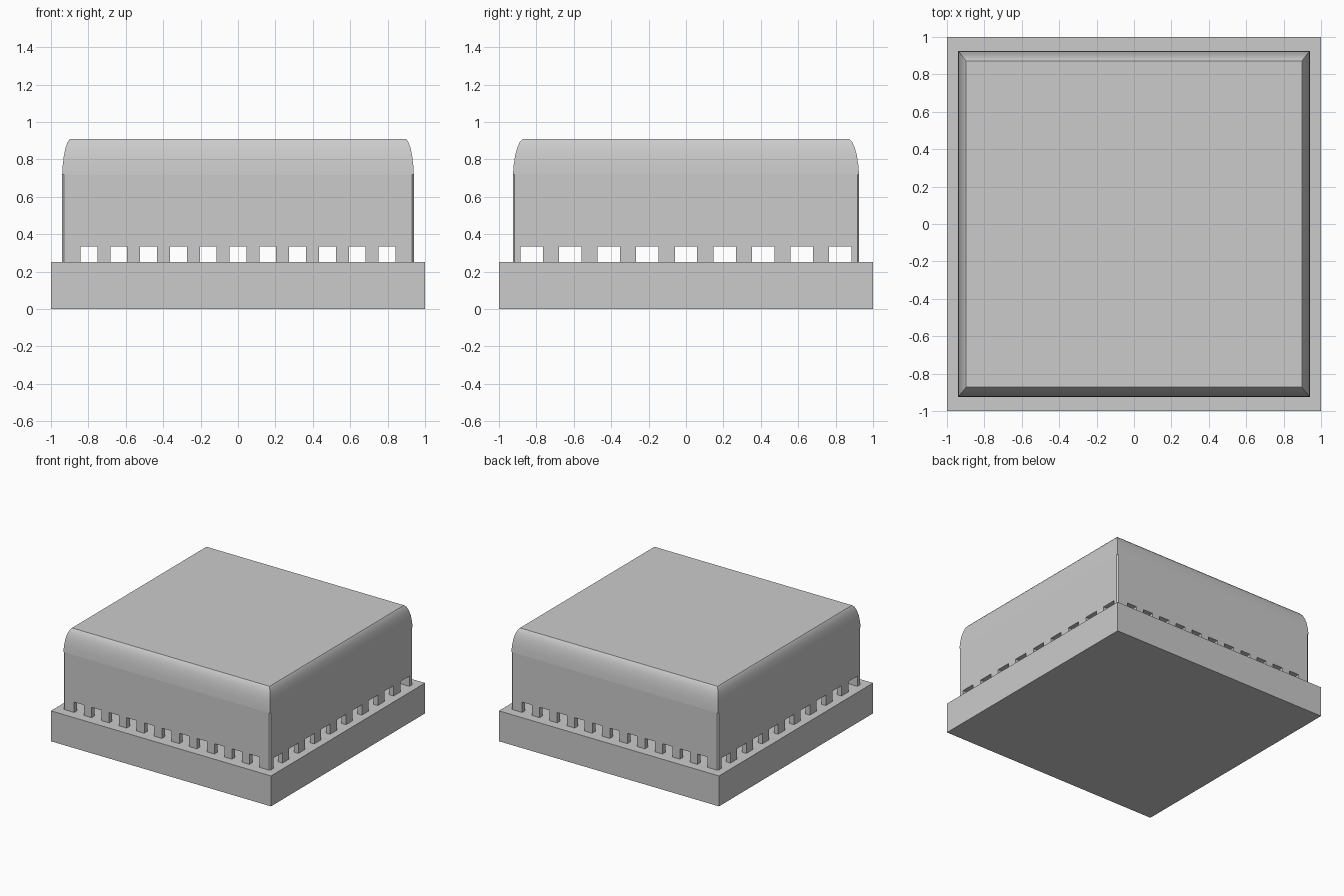
import bpy
import bmesh

cube = bpy.data.objects.get("Cube")
if cube:
    bpy.data.objects.remove(cube, do_unlink=True)

# Main dimensions
BASE_TOP, WALL_TOP, ROOF_TOP = 0.25, 0.72, 0.91
HALF_X, HALF_Y = 0.94, 0.925
WALL = 0.04

grey = bpy.data.materials.new("light_grey")
grey.use_nodes = True
grey.diffuse_color = (0.6, 0.6, 0.6, 1)
grey.node_tree.nodes["Principled BSDF"].inputs["Base Color"].default_value = (0.6, 0.6, 0.6, 1)


def finish(name, bm):
    bmesh.ops.recalc_face_normals(bm, faces=bm.faces)
    mesh = bpy.data.meshes.new(name)
    bm.to_mesh(mesh)
    bm.free()
    obj = bpy.data.objects.new(name, mesh)
    mesh.materials.append(grey)
    bpy.context.collection.objects.link(obj)
    return obj


def add_box(bm, center, size):
    verts = bmesh.ops.create_cube(bm, size=1)["verts"]
    bmesh.ops.scale(bm, vec=size, verts=verts)
    bmesh.ops.translate(bm, vec=center, verts=verts)


def outline(hx, hy, cut):
    """Rectangle, with clipped corners when cut is above zero."""
    if not cut:
        return [(hx, -hy), (hx, hy), (-hx, hy), (-hx, -hy)]
    return [(hx - cut, -hy), (hx, cut - hy), (hx, hy - cut), (hx - cut, hy),
            (cut - hx, hy), (-hx, hy - cut), (-hx, cut - hy), (cut - hx, -hy)]


def loft(name, sections, cut=0, closed=False):
    """Join (half x, half y, z) sections; cap the ends or close the loop."""
    bm = bmesh.new()
    rings = [[bm.verts.new((x, y, z)) for x, y in outline(hx, hy, cut)]
             for hx, hy, z in sections]
    pairs = list(zip(rings, rings[1:]))
    if closed:
        pairs.append((rings[-1], rings[0]))
    else:
        bm.faces.new(rings[0])
        bm.faces.new(rings[-1])
    for a, b in pairs:
        for i in range(len(a)):
            j = (i + 1) % len(a)
            bm.faces.new((a[i], a[j], b[j], b[i]))
    return finish(name, bm)


# Solid square base
bm = bmesh.new()
add_box(bm, (0, 0, BASE_TOP / 2), (2, 2, BASE_TOP))
finish("base", bm)

# Hollow walls with slightly clipped corners
ix, iy = HALF_X - WALL, HALF_Y - WALL
walls = loft("cover_walls",
             [(HALF_X, HALF_Y, BASE_TOP), (HALF_X, HALF_Y, WALL_TOP),
              (ix, iy, WALL_TOP), (ix, iy, BASE_TOP)], cut=0.009, closed=True)

# Rounded hollow roof: inner lining, then the outer curve with mitred corners
curve = [(0, WALL_TOP), (0.003, 0.77), (0.009, 0.82), (0.018, 0.862),
         (0.029, 0.893), (0.042, ROOF_TOP)]
roof = loft("cover_roof",
            [(ix - 0.03, iy - 0.03, ROOF_TOP - WALL), (ix, iy, WALL_TOP)] +
            [(HALF_X - d, HALF_Y - 1.25 * d, z) for d, z in curve])


# Rows of slots along the foot of the walls
def slot_cutter(name, count, pitch, width, axis):
    bm = bmesh.new()
    for i in range(count):
        pos = (i - (count - 1) / 2) * pitch
        if axis == "x":
            add_box(bm, (pos, 0, 0.285), (width, 3, 0.1))
        else:
            add_box(bm, (0, pos, 0.285), (3, width, 0.1))
    cutter = finish(name, bm)
    cutter.hide_render = True
    cutter.hide_viewport = True
    mod = walls.modifiers.new(name, "BOOLEAN")
    mod.operation = "DIFFERENCE"
    mod.solver = "EXACT"
    mod.object = cutter
    return cutter


cutters = [slot_cutter("front_slot_cutter", 11, 0.1595, 0.09, "x"),
           slot_cutter("side_slot_cutter", 9, 0.206, 0.12, "y")]

# Apply the cuts and remove the helpers
bpy.ops.object.select_all(action="DESELECT")
bpy.context.view_layer.objects.active = walls
walls.select_set(True)
for mod in list(walls.modifiers):
    bpy.ops.object.modifier_apply(modifier=mod.name)
for cutter in cutters:
    bpy.data.objects.remove(cutter, do_unlink=True)

# Smooth the curved roof, keeping its mitres and top edge crisp
walls.select_set(False)
bpy.context.view_layer.objects.active = roof
roof.select_set(True)
bpy.ops.object.shade_smooth_by_angle(angle=0.5)
